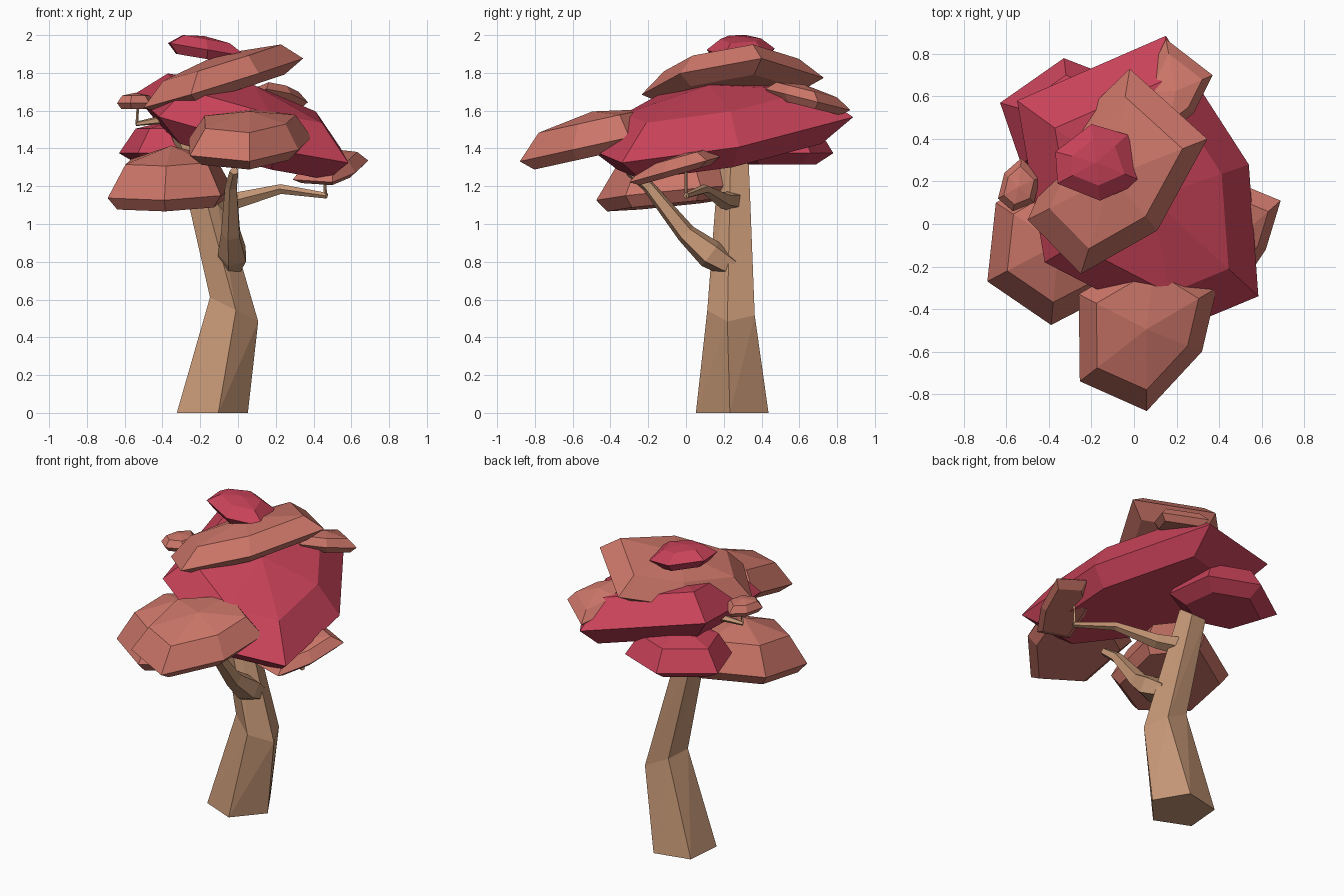
import bpy, bmesh
from math import cos, sin, tau, radians
from mathutils import Vector

if "Cube" in bpy.data.objects:
    bpy.data.objects.remove(bpy.data.objects["Cube"])


def material(name, rgb):
    m = bpy.data.materials.new(name)
    m.diffuse_color = (*rgb, 1)
    m.use_nodes = True
    m.node_tree.nodes["Principled BSDF"].inputs["Base Color"].default_value = m.diffuse_color
    return m


BARK = material("bark", (0.56, 0.31, 0.18))
CRIMSON = material("crimson_leaves", (0.58, 0.055, 0.1))
SALMON = material("salmon_leaves", (0.60, 0.18, 0.14))


def loft(name, rings, mat, apex=None, split=False):
    """Skin equal-sized rings, bottom to top; close with a face or a fan to the apex."""
    bm = bmesh.new()
    rows = [[bm.verts.new(p) for p in ring] for ring in rings]
    n = len(rows[0])
    bm.faces.new(rows[0][::-1])
    for low, high in zip(rows, rows[1:]):
        for i in range(n):
            j = (i + 1) % n
            if split:
                bm.faces.new((low[i], low[j], high[j]))
                bm.faces.new((low[i], high[j], high[i]))
            else:
                bm.faces.new((low[i], low[j], high[j], high[i]))
    if apex is None:
        bm.faces.new(rows[-1])
    else:
        tip = bm.verts.new(apex)
        for i in range(n):
            bm.faces.new((rows[-1][i], rows[-1][(i + 1) % n], tip))
    bmesh.ops.recalc_face_normals(bm, faces=bm.faces)
    me = bpy.data.meshes.new(name)
    bm.to_mesh(me)
    bm.free()
    me.materials.append(mat)
    ob = bpy.data.objects.new(name, me)
    bpy.context.collection.objects.link(ob)
    return ob


def branch(name, path, sides=5):
    """Tapering limb along points (x, y, z, radius)."""
    pts = [Vector(p[:3]) for p in path]
    rings = []
    for i, p in enumerate(pts):
        t = (pts[min(i + 1, len(pts) - 1)] - pts[max(i - 1, 0)]).normalized()
        ref = Vector((0, 0, 1)) if abs(t.z) < 0.9 else Vector((0, 1, 0))
        u = t.cross(ref).normalized()
        v = t.cross(u)
        rings.append([p + path[i][3] * (cos(k * tau / sides) * u + sin(k * tau / sides) * v)
                      for k in range(sides)])
    return loft(name, rings, BARK)


def leaves(name, mat, outline, plane, down, side, up, top=0.72, bottom=0.78):
    """Faceted leaf pad: rim on a tilted plane, with under ring, upper ring and apex."""
    c, a, b = plane
    n = len(outline)
    cx = sum(p[0] for p in outline) / n
    cy = sum(p[1] for p in outline) / n

    def ring(s, dz):
        out = []
        for x, y in outline:
            x, y = cx + (x - cx) * s, cy + (y - cy) * s
            out.append((x, y, c + a * x + b * y + dz))
        return out

    return loft(name, [ring(bottom, -down), ring(1, 0), ring(top, side)], mat,
                (cx, cy, c + a * cx + b * cy + up))


# Trunk: five-sided, kinked and twisted at the middle
def trunk_ring(cx, cy, cz, r, start, tilt):
    return [(cx + r * cos(radians(start + 72 * k)), cy + r * sin(radians(start + 72 * k)),
             cz + tilt * r * cos(radians(start + 72 * k))) for k in range(5)]


loft("trunk", [trunk_ring(-0.15, 0.25, 0, 0.203, -77, 0),
               trunk_ring(-0.025, 0.247, 0.55, 0.135, -84, -0.5),
               trunk_ring(-0.235, 0.26, 1.36, 0.085, -88, 0.2)], BARK, split=True)

# Branches and twigs
branch("front_branch", [(-0.04, 0.24, 0.77, 0.06), (-0.025, 0.13, 0.84, 0.082),
                        (-0.035, 0.0, 0.95, 0.055), (-0.035, -0.2, 1.2, 0.034),
                        (-0.02, -0.3, 1.28, 0.025)])
branch("right_branch", [(-0.19, 0.27, 1.12, 0.06), (0.0, 0.2, 1.125, 0.045),
                        (0.23, 0.1, 1.185, 0.027), (0.47, 0.0, 1.15, 0.016)])
branch("right_twig", [(0.465, 0.0, 1.14, 0.009), (0.46, 0.0, 1.2, 0.008),
                      (0.465, 0.0, 1.29, 0.007)], 4)
branch("left_branch", [(-0.24, 0.26, 1.34, 0.06), (-0.36, 0.23, 1.56, 0.035),
                       (-0.54, 0.18, 1.53, 0.012)])
branch("left_twig", [(-0.535, 0.18, 1.525, 0.008), (-0.53, 0.18, 1.64, 0.006)], 4)

# Crimson leaf pads
leaves("main_canopy", CRIMSON,
       [(0.585, -0.34), (0.54, 0.28), (0.15, 0.885), (-0.55, 0.58), (-0.42, -0.18), (0.2, -0.5)],
       (1.495, -0.224, 0.118), 0.125, 0.165, 0.245)
leaves("back_left_leaves", CRIMSON,
       [(-0.63, 0.57), (-0.53, 0.28), (-0.25, 0.2), (0.02, 0.35), (-0.02, 0.66), (-0.33, 0.78)],
       (1.375, 0, 0), 0.06, 0.13, 0.19, 0.74, 0.7)
leaves("crown_leaves", CRIMSON,
       [(-0.37, 0.34), (-0.36, 0.19), (-0.16, 0.11), (0.045, 0.2), (-0.03, 0.42), (-0.2, 0.47)],
       (1.895, -0.17, 0), 0.05, 0.055, 0.07, 0.6)

# Salmon leaf pads
leaves("front_left_leaves", SALMON,
       [(-0.69, -0.27), (-0.39, -0.475), (-0.09, -0.32), (-0.03, 0.08), (-0.27, 0.33),
        (-0.65, 0.1)],
       (1.185, 0.03, 0.1), 0.065, 0.17, 0.25, 0.72, 0.85)
leaves("front_leaves", SALMON,
       [(-0.255, -0.74), (0.06, -0.88), (0.32, -0.6), (0.39, -0.3), (0.1, -0.12), (-0.26, -0.33)],
       (1.525, 0, 0.22), 0.06, 0.13, 0.18, 0.74, 0.8)
leaves("upper_leaves", SALMON,
       [(-0.02, 0.73), (-0.31, 0.45), (-0.5, 0.02), (-0.25, -0.235), (0.11, -0.03), (0.345, 0.4)],
       (1.765, 0.3, 0.02), 0.055, 0.11, 0.16, 0.74)
leaves("back_right_leaves", SALMON,
       [(0.15, 0.87), (0.03, 0.62), (0.15, 0.42), (0.28, 0.52), (0.37, 0.7)],
       (1.82, 0, -0.25), 0.04, 0.05, 0.075)
leaves("right_leaves", SALMON,
       [(0.69, 0.11), (0.52, 0.18), (0.35, 0.02), (0.29, -0.25), (0.5, -0.3), (0.62, -0.12)],
       (1.305, 0, 0.28), 0.03, 0.06, 0.08, 0.7)
leaves("small_left_leaves", SALMON,
       [(-0.64, 0.12), (-0.57, 0.06), (-0.47, 0.1), (-0.44, 0.22), (-0.53, 0.31), (-0.61, 0.24)],
       (1.64, 0, 0), 0.03, 0.04, 0.055)
